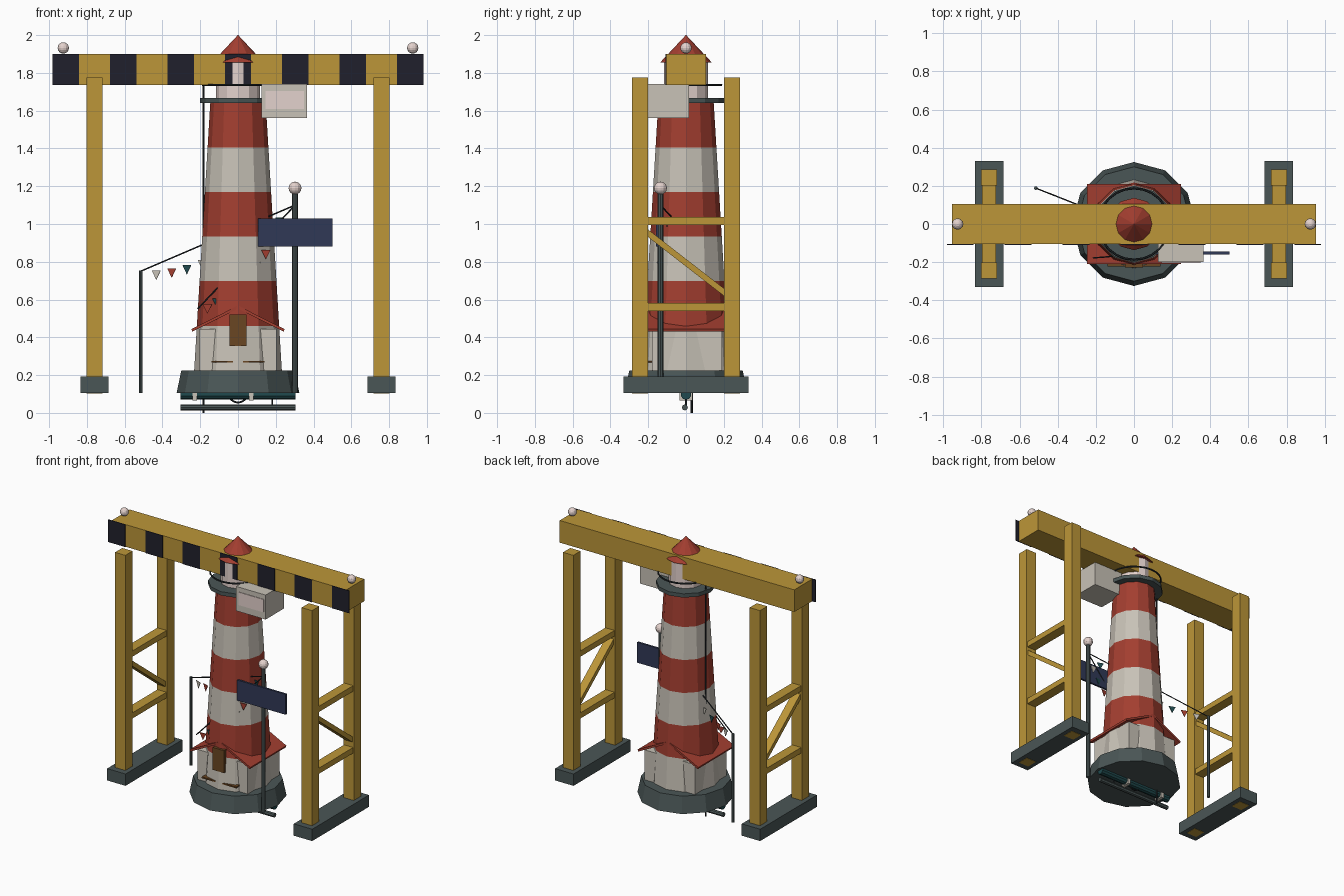
import bpy, bmesh, math
from mathutils import Vector, Matrix

if "Cube" in bpy.data.objects:
    bpy.data.objects.remove(bpy.data.objects["Cube"])


def material(name, rgb):
    lin = [(c / 255 / 12.92) if c < 11 else ((c / 255 + 0.055) / 1.055) ** 2.4 for c in rgb]
    m = bpy.data.materials.new(name)
    m.use_nodes = True
    m.diffuse_color = (*lin, 1)
    m.node_tree.nodes["Principled BSDF"].inputs["Base Color"].default_value = (*lin, 1)
    return m


YELLOW = material("mustard_yellow", (188, 150, 56))
BLACK = material("stripe_black", (32, 32, 44))
RED = material("brick_red", (163, 62, 48))
WHITE = material("warm_white", (200, 194, 183))
LAMP = material("pale_pink", (228, 210, 205))
SLATE = material("slate_grey", (74, 86, 86))
NAVY = material("navy_blue", (48, 57, 86))
TEAL = material("dark_teal", (32, 74, 78))
BROWN = material("wood_brown", (106, 70, 34))
CABLE = material("cable_dark", (36, 42, 46))


def finish(name, bm, *mats):
    bmesh.ops.recalc_face_normals(bm, faces=bm.faces)
    me = bpy.data.meshes.new(name)
    bm.to_mesh(me)
    bm.free()
    for m in mats:
        me.materials.append(m)
    ob = bpy.data.objects.new(name, me)
    bpy.context.scene.collection.objects.link(ob)
    return ob


def box(name, mat, x, y, z):
    """Box from (min, max) ranges."""
    bm = bmesh.new()
    bmesh.ops.create_cube(bm, size=1)
    for v in bm.verts:
        v.co = [r[0] if c < 0 else r[1] for c, r in zip(v.co, (x, y, z))]
    return finish(name, bm, mat)


def rod(name, mat, a, b, r, sides=8):
    """Round bar between two points."""
    a, b = Vector(a), Vector(b)
    bm = bmesh.new()
    turn = (b - a).to_track_quat('Z', 'Y').to_matrix().to_4x4()
    bmesh.ops.create_cone(bm, cap_ends=True, segments=sides, radius1=r, radius2=r,
                          depth=(b - a).length,
                          matrix=Matrix.Translation((a + b) / 2) @ turn)
    return finish(name, bm, mat)


def ball(name, mat, pos, r):
    bm = bmesh.new()
    bmesh.ops.create_uvsphere(bm, u_segments=12, v_segments=8, radius=r,
                              matrix=Matrix.Translation(pos))
    return finish(name, bm, mat)


def lathe(name, profile, mats, sides=12):
    """Stack of rings (radius, z); bands cycle through the materials."""
    bm = bmesh.new()
    rings = []
    for r, z in profile:
        rings.append([bm.verts.new((r * math.sin(k * math.tau / sides),
                                    -r * math.cos(k * math.tau / sides), z))
                      for k in range(sides)])
    for i, (lo, hi) in enumerate(zip(rings, rings[1:])):
        for k in range(sides):
            n = (k + 1) % sides
            f = bm.faces.new((lo[k], lo[n], hi[n], hi[k]))
            f.material_index = i % len(mats)
    bm.faces.new(rings[0])
    bm.faces.new(rings[-1])
    return finish(name, bm, *mats)


def prism(name, mat, outline, y0, y1):
    """Outline in x, z pushed from y0 to y1."""
    bm = bmesh.new()
    face = bm.faces.new([bm.verts.new((x, y0, z)) for x, z in outline])
    out = bmesh.ops.extrude_face_region(bm, geom=[face])
    for g in out["geom"]:
        if isinstance(g, bmesh.types.BMVert):
            g.co.y = y1
    return finish(name, bm, mat)


def torus(name, mat, pos, major, minor, axis='Z', sides=24):
    rot = (0, 0, 0) if axis == 'Z' else (math.pi / 2, 0, 0)
    bpy.ops.mesh.primitive_torus_add(location=pos, rotation=rot, major_radius=major,
                                     minor_radius=minor, major_segments=sides, minor_segments=6)
    ob = bpy.context.object
    ob.name = name
    ob.data.materials.append(mat)


# Gantry beam with hazard plates
box("gantry_beam", YELLOW, (-0.955, 0.955), (-0.105, 0.105), (1.737, 1.9))
for i in range(-3, 4):
    cx = i * 0.304
    box("hazard_plate", BLACK, (cx - 0.07, cx + 0.07), (-0.109, -0.104), (1.736, 1.901))

# Gantry side frames
for s, side in ((-1, "right"), (1, "left")):
    cx = s * 0.76
    ball(side + "_beam_lamp", LAMP, (s * 0.925, 0, 1.932), 0.03)
    box(side + "_footing", SLATE, (cx - 0.075, cx + 0.075), (-0.33, 0.33), (0.105, 0.192))
    for t in (-1, 1):
        cy = t * 0.243
        box(side + "_leg", YELLOW, (cx - 0.042, cx + 0.042), (cy - 0.042, cy + 0.042), (0.103, 1.775))
    for cz in (0.56, 1.015):
        box(side + "_crossbar", YELLOW, (cx - 0.037, cx + 0.037), (-0.21, 0.21), (cz - 0.021, cz + 0.021))
    brace = prism(side + "_brace", YELLOW, [(-0.21, 0.938), (-0.21, 0.978), (0.21, 0.652), (0.21, 0.612)],
                  -0.03, 0.03)
    brace.rotation_euler.z = math.pi / 2
    brace.location.x = cx

# Tower base and striped shaft
lathe("tower_base", [(0.325, 0.105), (0.3, 0.225)], [SLATE])
lathe("striped_tower", [(0.232 - 0.0142 * i, 0.225 + 0.236 * i) for i in range(7)], [WHITE, RED])

# Gallery, lantern and cap
lathe("gallery_deck", [(0.2, 1.64), (0.2, 1.668)], [SLATE])
torus("gallery_rail", CABLE, (0, 0, 1.737), 0.187, 0.006)
lathe("lantern", [(0.117, 1.66), (0.117, 1.86)], [LAMP])
lathe("lantern_roof", [(0.137, 1.855), (0.001, 2.0)], [RED])

# Keeper's house around the foot of the tower
box("house_walls", WHITE, (-0.205, 0.205), (-0.18, 0.19), (0.2, 0.445))
for s in (-1, 1):
    prism("house_roof", RED, [(0, 0.552), (0, 0.568), (s * 0.247, 0.444), (s * 0.242, 0.43)], -0.21, 0.21)
    box("house_plank", BROWN, (min(s * 0.02, s * 0.14), max(s * 0.02, s * 0.14)),
        (-0.222, -0.175), (0.266, 0.276))
box("door", BROWN, (-0.046, 0.046), (-0.228, -0.2), (0.355, 0.52))

# Hanging display cabinet
box("cabinet", WHITE, (0.125, 0.365), (-0.2, 0.015), (1.56, 1.74))
box("cabinet_screen", LAMP, (0.145, 0.35), (-0.204, -0.198), (1.61, 1.705))

# Lamp post with sign board
post = Vector((0.302, -0.135, 1.1))
rod("lamp_post", SLATE, (post.x, post.y, 0.105), (post.x, post.y, 1.17), 0.015)
ball("post_lamp", LAMP, (post.x, post.y, 1.19), 0.034)
box("sign_board", NAVY, (0.105, 0.5), (-0.16, -0.145), (0.88, 1.03))

# Bunting lines with sagging pennants
pole_top = Vector((-0.515, 0.188, 0.75))
rod("bunting_pole", SLATE, (pole_top.x, pole_top.y, 0.105), pole_top + Vector((0, 0, 0.005)), 0.01)
for start, shift in ((pole_top, 0), (Vector((-0.214, -0.178, 0.55)), 1)):
    rod("bunting_line", CABLE, start, post, 0.004, 6)
    along = (post - start).to_2d().normalized().to_3d()
    for i in range(9):
        t = (i + 1) / 10
        p = start.lerp(post, t) - Vector((0, 0, 0.34 * t * (1 - t)))
        bm = bmesh.new()
        bm.faces.new([bm.verts.new(c) for c in
                      (p - along * 0.025, p + along * 0.025, p - Vector((0, 0, 0.05)))])
        flag = finish("pennant", bm, (WHITE, RED, TEAL)[(i + shift) % 3])
        flag.modifiers.new("thickness", 'SOLIDIFY').thickness = 0.004

# Conductor cable down the tower
rod("conductor_cable", CABLE, (-0.182, 0.03, 0), (-0.182, 0.03, 1.735), 0.006, 6)

# Machinery beneath the base
rod("drive_tube", TEAL, (-0.305, 0, 0.098), (0.305, 0, 0.098), 0.028, 10)
rod("lower_bar", SLATE, (-0.305, -0.006, 0.029), (0.305, -0.006, 0.029), 0.016)
rod("bar_hanger", CABLE, (0.182, 0, 0.02), (0.182, 0, 0.12), 0.005, 6)
torus("drive_ring", CABLE, (0, 0, 0.105), 0.05, 0.005, 'Y')
for x in (-0.23, 0.07):
    box("tube_clamp", WHITE, (x - 0.012, x + 0.012), (-0.034, 0.034), (0.066, 0.106))
